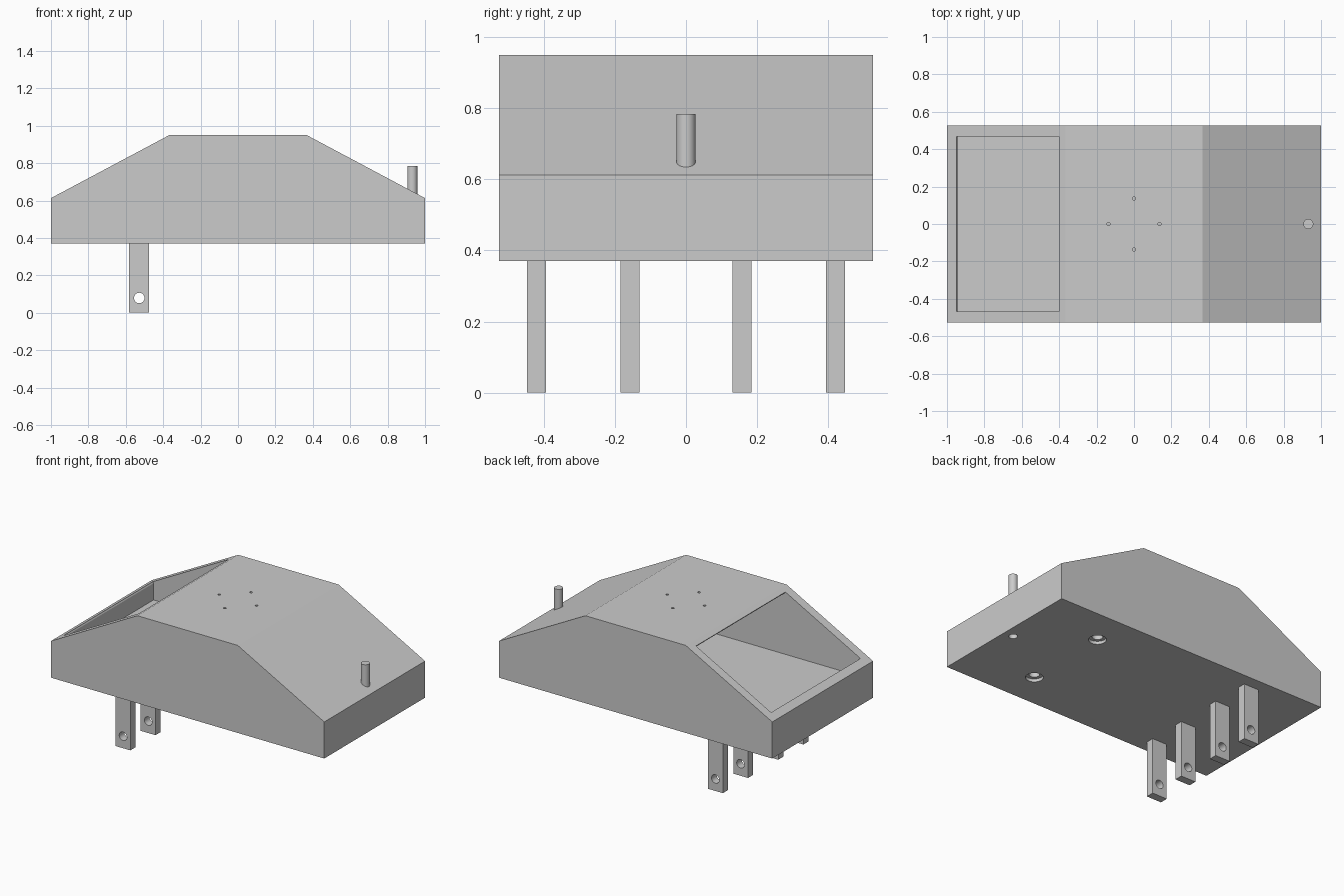
import bpy, bmesh, math
from mathutils import Matrix, Vector

cube = bpy.data.objects.get("Cube")
if cube:
    bpy.data.objects.remove(cube, do_unlink=True)

grey = bpy.data.materials.new("plain_grey")
grey.use_nodes = True
grey.diffuse_color = (0.6, 0.6, 0.6, 1)
grey.node_tree.nodes["Principled BSDF"].inputs["Base Color"].default_value = (0.6, 0.6, 0.6, 1)


def add_object(name, bm):
    bmesh.ops.recalc_face_normals(bm, faces=bm.faces)
    mesh = bpy.data.meshes.new(name)
    bm.to_mesh(mesh)
    bm.free()
    mesh.materials.append(grey)
    obj = bpy.data.objects.new(name, mesh)
    bpy.context.collection.objects.link(obj)
    return obj


def prism(name, profile, half_y):
    """Extrude an x-z profile along y."""
    bm = bmesh.new()
    face = bm.faces.new([bm.verts.new((x, -half_y, z)) for x, z in profile])
    grown = bmesh.ops.extrude_face_region(bm, geom=[face])
    verts = [v for v in grown["geom"] if isinstance(v, bmesh.types.BMVert)]
    bmesh.ops.translate(bm, verts=verts, vec=(0, 2 * half_y, 0))
    return add_object(name, bm)


def box(name, low, high):
    low, high = Vector(low), Vector(high)
    bm = bmesh.new()
    bmesh.ops.create_cube(bm, size=1, matrix=Matrix.Translation((low + high) / 2)
                          @ Matrix.Diagonal((*(high - low), 1)))
    return add_object(name, bm)


def cylinder(name, centre, radius, depth, turn=0, sides=32):
    bm = bmesh.new()
    bmesh.ops.create_cone(bm, cap_ends=True, segments=sides, radius1=radius, radius2=radius,
                          depth=depth, matrix=Matrix.Translation(centre)
                          @ Matrix.Rotation(turn, 4, 'X'))
    return add_object(name, bm)


def cut(target, cutter):
    """Subtract the cutter, bake the result and discard the cutter."""
    mod = target.modifiers.new("cut", 'BOOLEAN')
    mod.operation, mod.solver, mod.object = 'DIFFERENCE', 'EXACT', cutter
    graph = bpy.context.evaluated_depsgraph_get()
    graph.update()
    result = bpy.data.meshes.new_from_object(target.evaluated_get(graph))
    target.modifiers.clear()
    target.data = result
    bpy.data.objects.remove(cutter, do_unlink=True)


def smooth(obj):
    bpy.ops.object.select_all(action='DESELECT')
    obj.select_set(True)
    bpy.context.view_layer.objects.active = obj
    bpy.ops.object.shade_smooth_by_angle(angle=math.radians(20))


# Wedge-ended housing
base, shoulder, roof, flat = 0.371, 0.613, 0.95, 0.367
housing = prism("housing", [(-1, base), (1, base), (1, shoulder), (flat, roof),
                            (-flat, roof), (-1, shoulder)], 0.527)


def slope_z(x):
    return shoulder + (1 - abs(x)) * (roof - shoulder) / (1 - flat)


# Hollow inside, above a thick floor and under a thin skin
floor, wall, skin, inner_y = 0.52, 0.945, 0.011, 0.467
lip = slope_z(wall) - skin
cut(housing, prism("cavity_cutter", [(-wall, floor), (wall, floor), (wall, lip),
                                     (flat, roof - skin), (-flat, roof - skin),
                                     (-wall, lip)], inner_y))

# Window opening, cut square to the right-hand slope
tilt = math.atan2(roof - shoulder, 1 - flat)
dx, dz = -0.04 * math.sin(tilt), 0.04 * math.cos(tilt)
low, high = (-0.95, slope_z(0.95)), (-0.4, slope_z(0.4))
cut(housing, prism("window_cutter", [(x + s * dx, z + s * dz) for (x, z), s in
                                     ((low, -1), (high, -1), (high, 1), (low, 1))], inner_y))

# Small mounting holes in the roof
for i in range(4):
    a = i * math.pi / 2
    cut(housing, cylinder("roof_hole_cutter", (0.137 * math.cos(a), 0.137 * math.sin(a), roof),
                          0.009, 0.2, sides=16))

# Stepped holes underneath, and the socket below the pin
for y in (-0.29, 0.29):
    cut(housing, cylinder("recess_cutter", (0.525, y, base), 0.053, 0.04))
    cut(housing, cylinder("bolt_hole_cutter", (0.525, y, base), 0.032, 0.4))
cut(housing, cylinder("pin_socket_cutter", (0.932, 0, base), 0.026, 0.2))
smooth(housing)

# Upright pin on the other slope
smooth(cylinder("pin", (0.932, 0, 0.652), 0.027, 0.264))

# Four drilled lugs
for i, y in enumerate((-0.421, -0.158, 0.158, 0.421)):
    lug = box(f"lug_{i + 1}", (-0.583, y - 0.0265, 0), (-0.475, y + 0.0265, base))
    cut(lug, cylinder("lug_hole_cutter", (-0.528, y, 0.079), 0.028, 0.2, math.pi / 2))
    smooth(lug)
